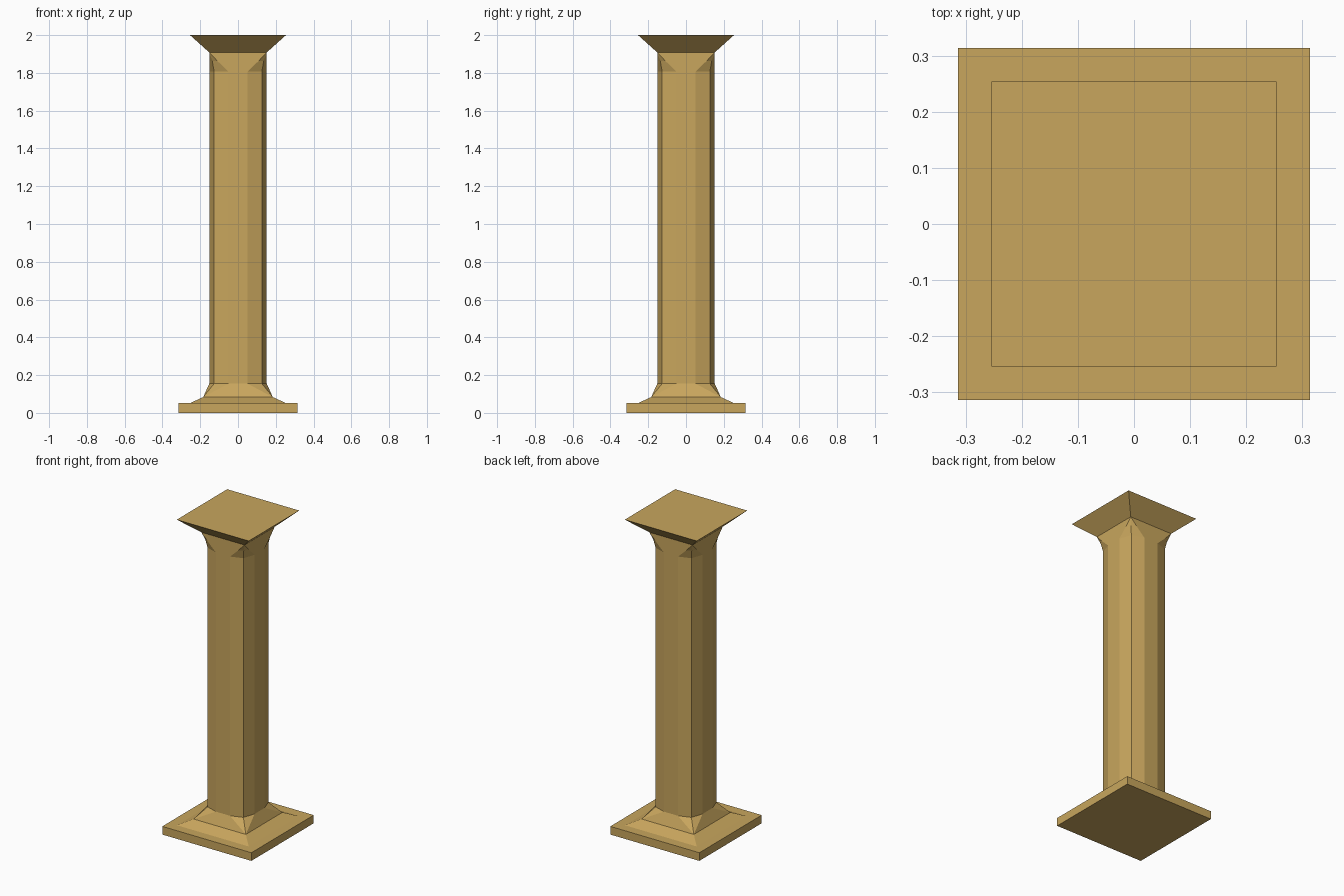
import bpy, bmesh

if "Cube" in bpy.data.objects:
    bpy.data.objects.remove(bpy.data.objects["Cube"])

stone = bpy.data.materials.new("sandstone")
stone.diffuse_color = (0.58, 0.38, 0.11, 1)
stone.use_nodes = True
stone.node_tree.nodes["Principled BSDF"].inputs["Base Color"].default_value = stone.diffuse_color


def ring(h, a, c, z):
    """Four-fold outline: side at distance h, side half-width a, corner at (c, c)."""
    pts = []
    quarter = [(-a, -h), (a, -h), (c, -c)]
    for _ in range(4):
        pts += [(x, y, z) for x, y in quarter]
        quarter = [(-y, x) for x, y in quarter]
    return pts


def square(h, z):
    return ring(h, h, h, z)


def shaft(z):
    return ring(0.152, 0.05, 0.126, z)


def loft(name, rings, cap_bottom=False, cap_top=False):
    bm = bmesh.new()
    loops = [[bm.verts.new(p) for p in r] for r in rings]
    for lo, hi in zip(loops, loops[1:]):
        for i in range(12):
            j = (i + 1) % 12
            bm.faces.new((lo[i], lo[j], hi[j], hi[i]))
    if cap_bottom:
        bm.faces.new(loops[0][::-1])
    if cap_top:
        bm.faces.new(loops[-1])
    # square outlines collapse to their four corners
    bmesh.ops.remove_doubles(bm, verts=bm.verts, dist=1e-5)
    mesh = bpy.data.meshes.new(name)
    bm.to_mesh(mesh)
    bm.free()
    mesh.materials.append(stone)
    obj = bpy.data.objects.new(name, mesh)
    bpy.context.collection.objects.link(obj)


# square slab with a bevelled step on top
loft("plinth", [square(0.314, 0), square(0.314, 0.052), square(0.253, 0.052),
                square(0.184, 0.084)], cap_bottom=True)
# transition from square to twelve sides
loft("shaft_foot", [square(0.184, 0.084), shaft(0.155)])
# twelve-sided column
loft("shaft", [shaft(0.155), shaft(1.807)])
# corners swell back out to a square
loft("shaft_neck", [shaft(1.807), ring(0.152, 0.108, 0.136, 1.862), square(0.152, 1.908)])
# flared square top
loft("capital", [square(0.152, 1.908), square(0.254, 2.0)], cap_top=True)
